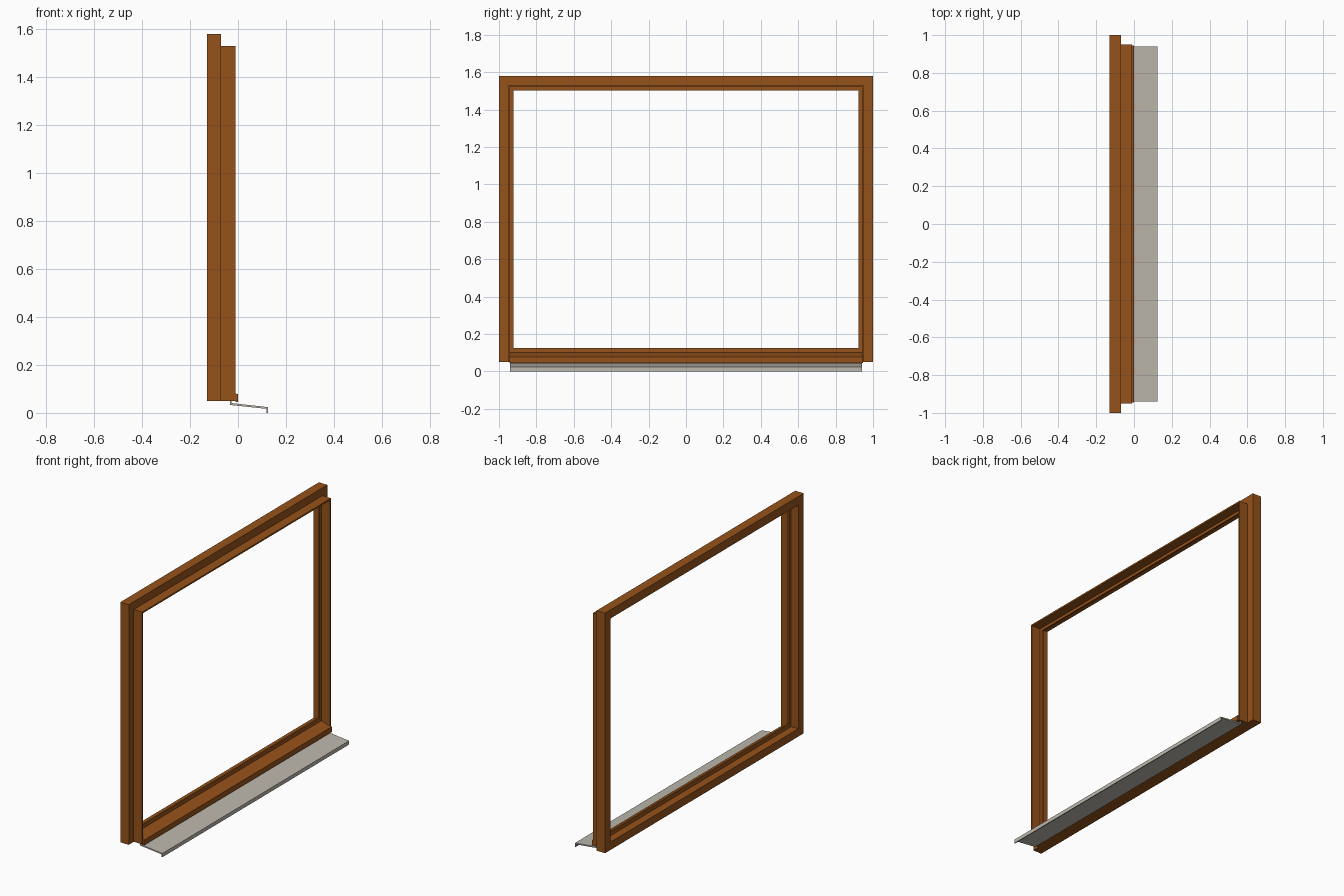
import bpy, bmesh

if "Cube" in bpy.data.objects:
    bpy.data.objects.remove(bpy.data.objects["Cube"])


def material(name, rgb):
    m = bpy.data.materials.new(name)
    m.diffuse_color = (*rgb, 1)
    m.use_nodes = True
    m.node_tree.nodes["Principled BSDF"].inputs["Base Color"].default_value = m.diffuse_color
    return m


def loft(name, rings, mat):
    # join matching rings of points into one capped solid
    bm = bmesh.new()
    vs = [[bm.verts.new(p) for p in ring] for ring in rings]
    n = len(vs[0])
    for a, b in zip(vs, vs[1:]):
        for i in range(n):
            j = (i + 1) % n
            bm.faces.new((a[i], a[j], b[j], b[i]))
    bm.faces.new(vs[0])
    bm.faces.new(vs[-1])
    bmesh.ops.recalc_face_normals(bm, faces=bm.faces)
    me = bpy.data.meshes.new(name)
    bm.to_mesh(me)
    bm.free()
    me.materials.append(mat)
    ob = bpy.data.objects.new(name, me)
    bpy.context.collection.objects.link(ob)
    return ob


def extrude_y(name, profile, half, mat):
    return loft(name, [[(x, y, z) for x, z in profile] for y in (-half, half)], mat)


wood = material("wood", (0.305, 0.084, 0.01))
metal = material("metal", (0.51, 0.48, 0.42))

BASE, TOP = 0.05, 1.58

# jambs and head: stepped section (x, inset) swept around three mitred sides
section = [(-0.13, 0), (-0.07, 0), (-0.07, 0.05), (-0.01, 0.05), (-0.01, 0.06),
           (-0.07, 0.06), (-0.07, 0.078), (-0.08, 0.078), (-0.08, 0.055), (-0.13, 0.055)]
rings = [[(x, s * (1 - o), BASE if low else TOP - o) for x, o in section]
         for s, low in ((-1, True), (-1, False), (1, False), (1, True))]
loft("jambs_and_head", rings, wood)

# bottom rail: rear ledge, upstand, sloped top and front nose
rail = [(-0.13, 0.05), (-0.13, 0.10), (-0.08, 0.10), (-0.08, 0.125), (-0.07, 0.125),
        (-0.07, 0.10), (0.0, 0.078), (0.0, 0.045), (-0.01, 0.045), (-0.01, 0.05)]
extrude_y("bottom_rail", rail, 0.945, wood)

# bent sheet sill with rear upturn and front drip edge
sill = [(-0.034, 0.05), (-0.034, 0.033), (0.119, 0.017), (0.119, 0.0),
        (0.125, 0.0), (0.125, 0.024), (-0.028, 0.041), (-0.028, 0.05)]
extrude_y("metal_sill", sill, 0.94, metal)
